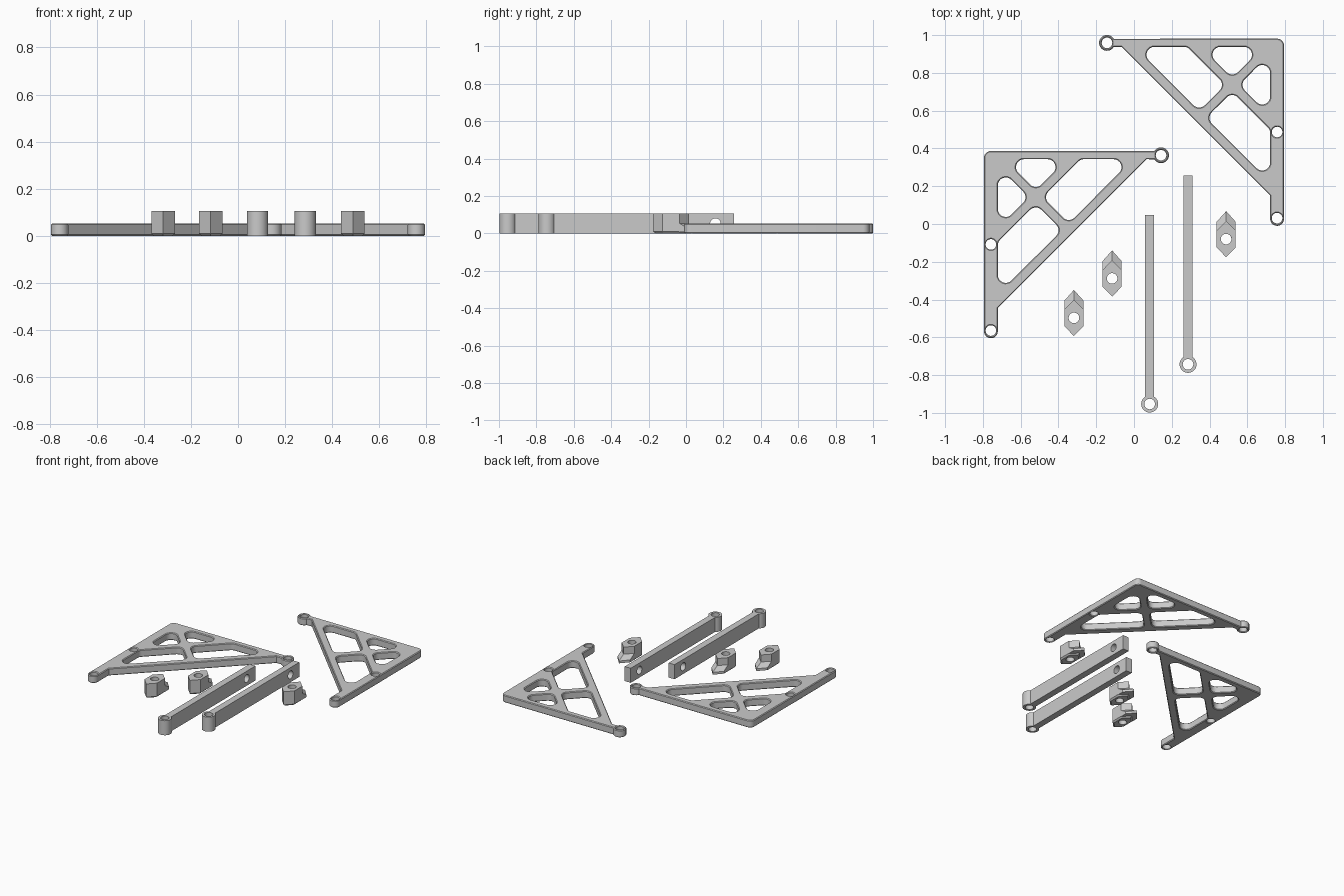
import bpy, bmesh, math
from mathutils import Vector, Matrix

if "Cube" in bpy.data.objects:
    bpy.data.objects.remove(bpy.data.objects["Cube"])

grey = bpy.data.materials.new("plastic_grey")
grey.use_nodes = True
grey.diffuse_color = (0.59, 0.59, 0.59, 1)
grey.node_tree.nodes["Principled BSDF"].inputs["Base Color"].default_value = grey.diffuse_color

HOLE = 0.028      # bolt hole radius
TALL = 0.105      # height of arms and connectors
THIN = 0.053      # height of brackets


def arc(cx, cy, r, start, end, n=24):
    """Points on an arc, angles in degrees."""
    angles = [math.radians(start + (end - start) * i / n) for i in range(n + 1)]
    return [Vector((cx + r * math.cos(a), cy + r * math.sin(a))) for a in angles]


def circle(cx, cy, r):
    return arc(cx, cy, r, 0, 360, 32)[:-1]


def rounded(points, r):
    """Polygon with every corner rounded to radius r."""
    out = []
    pts = [Vector(p) for p in points]
    for i, p in enumerate(pts):
        a = (pts[i - 1] - p).normalized()
        b = (pts[(i + 1) % len(pts)] - p).normalized()
        half = math.acos(a.dot(b)) / 2
        centre = p + (a + b).normalized() * r / math.sin(half)
        t = r / math.tan(half)
        u, v = p + a * t - centre, p + b * t - centre
        start = math.degrees(math.atan2(u.y, u.x))
        turn = math.degrees(math.atan2(v.y, v.x)) - start
        turn = (turn + 180) % 360 - 180
        out += arc(centre.x, centre.y, r, start, start + turn, 8)
    return out


def finish(name, bm):
    mesh = bpy.data.meshes.new(name)
    bmesh.ops.recalc_face_normals(bm, faces=bm.faces)
    bm.to_mesh(mesh)
    bm.free()
    mesh.materials.append(grey)
    obj = bpy.data.objects.new(name, mesh)
    bpy.context.collection.objects.link(obj)
    bpy.ops.object.select_all(action='DESELECT')
    obj.select_set(True)
    bpy.context.view_layer.objects.active = obj
    bpy.ops.object.shade_smooth_by_angle(angle=math.radians(30))


def plate(loops, height, chamfer=0.0):
    """Extrude an outline with holes from z = 0 to height, as a bmesh."""
    curve = bpy.data.curves.new("profile", 'CURVE')
    curve.dimensions = '2D'
    curve.fill_mode = 'BOTH'
    curve.extrude = height / 2 - chamfer
    curve.bevel_depth = chamfer
    curve.bevel_resolution = 0
    curve.offset = -chamfer
    for loop in loops:
        spline = curve.splines.new('POLY')
        spline.points.add(len(loop) - 1)
        spline.use_cyclic_u = True
        for point, co in zip(spline.points, loop):
            point.co = (co[0], co[1], 0, 1)
    helper = bpy.data.objects.new("profile", curve)
    bpy.context.collection.objects.link(helper)
    deps = bpy.context.evaluated_depsgraph_get()
    mesh = bpy.data.meshes.new_from_object(helper.evaluated_get(deps))
    bm = bmesh.new()
    bm.from_mesh(mesh)
    bpy.data.objects.remove(helper)
    bpy.data.curves.remove(curve)
    bpy.data.meshes.remove(mesh)
    bmesh.ops.remove_doubles(bm, verts=bm.verts, dist=0.0001)
    bmesh.ops.translate(bm, verts=bm.verts, vec=(0, 0, height / 2))
    return bm


# Triangular brackets with four rounded windows
def bracket(name, side, dy):
    left, top = -0.794, 0.386
    ix, iy = -0.721, 0.343            # inner corner of the two bars
    reach = 0.788                     # length of the bars up to the diagonal
    bar_x = (left + ix) / 2
    outline = arc(0.143, 0.364, 0.042, -149, 149)
    outline += arc(left + 0.035, top - 0.035, 0.035, 90, 180, 8)
    outline += arc(bar_x, -0.568, (ix - left) / 2, 180, 360)
    outline += [Vector((ix, iy - reach)), Vector((ix + reach, iy))]
    loops = [outline]
    small = [(0.037, 0), (0.365, 0), (0.201, -0.164)]
    large = [(0.439, 0), (0.714, 0), (0.376, -0.339), (0.238, -0.201)]
    for window in (small, large):
        loops.append(rounded([(ix + x, iy + y) for x, y in window], 0.042))
        loops.append(rounded([(ix - y, iy - x) for x, y in window], 0.042))
    for x, y in ((0.143, 0.364), (bar_x, -0.108), (bar_x, -0.564)):
        loops.append(circle(x, y, HOLE))
    loops = [[(side * p.x, p.y + dy) for p in loop] for loop in loops]
    finish(name, plate(loops, THIN, 0.005))


bracket("right_bracket", 1, 0)
bracket("left_bracket", -1, 0.595)


# Long arms: an eyelet at the front, a cross hole near the back
def arm(name, x, y):
    length, width = 1.0, 0.048
    bm = plate([circle(x, y, 0.045), circle(x, y, HOLE)], TALL)
    finish(name + "_eyelet", bm)
    start = 0.036
    bar = [(start, 0), (length, 0), (length, TALL), (start, TALL)]
    bm = plate([bar, circle(length - 0.1, TALL / 2, HOLE)], width)
    # stand the profile upright: profile x -> y, profile y -> z, depth -> x
    turn = Matrix(((0, 0, 1, x - width / 2), (1, 0, 0, y), (0, 1, 0, 0), (0, 0, 0, 1)))
    bmesh.ops.transform(bm, matrix=turn, verts=bm.verts)
    finish(name + "_bar", bm)


arm("front_arm", 0.083, -0.953)
arm("back_arm", 0.286, -0.743)


# Six-sided connectors with a bolt hole and a low sloping nose
def connector(name, x, y):
    w, flat, tip = 0.05, 0.045, 0.096
    hexagon = [(w, -flat), (w, flat), (0, tip), (-w, flat), (-w, -flat), (0, -tip)]
    bm = plate([hexagon, circle(0, 0, HOLE)], TALL)
    rim = [e for e in bm.edges if all(v.co.z < 0.001 for v in e.verts)
           and e.calc_length() > 0.03 and e.calc_face_angle(0) > 0.5]
    bmesh.ops.bevel(bm, geom=rim, offset=0.01, segments=1, affect='EDGES')
    bmesh.ops.translate(bm, verts=bm.verts, vec=(x, y, 0))
    finish(name + "_body", bm)

    bm = bmesh.new()
    inner = [(-w, flat - 0.002), (0, tip - 0.002), (w, flat - 0.002)]
    outer = [(w, 0.092), (0, 0.148), (-w, 0.092)]
    ring = inner + outer
    low = [bm.verts.new((x + a, y + b, 0.008)) for a, b in ring]
    high = [bm.verts.new((x + a, y + b, 0.055 if i < 3 else 0.025))
            for i, (a, b) in enumerate(ring)]
    for i in range(6):
        j = (i + 1) % 6
        bm.faces.new((low[i], low[j], high[j], high[i]))
    for layer in (low, high):
        bm.faces.new((layer[0], layer[1], layer[4], layer[5]))
        bm.faces.new((layer[1], layer[2], layer[3], layer[4]))
    finish(name + "_nose", bm)


connector("front_connector", -0.318, -0.497)
connector("middle_connector", -0.116, -0.288)
connector("left_connector", 0.488, -0.08)
